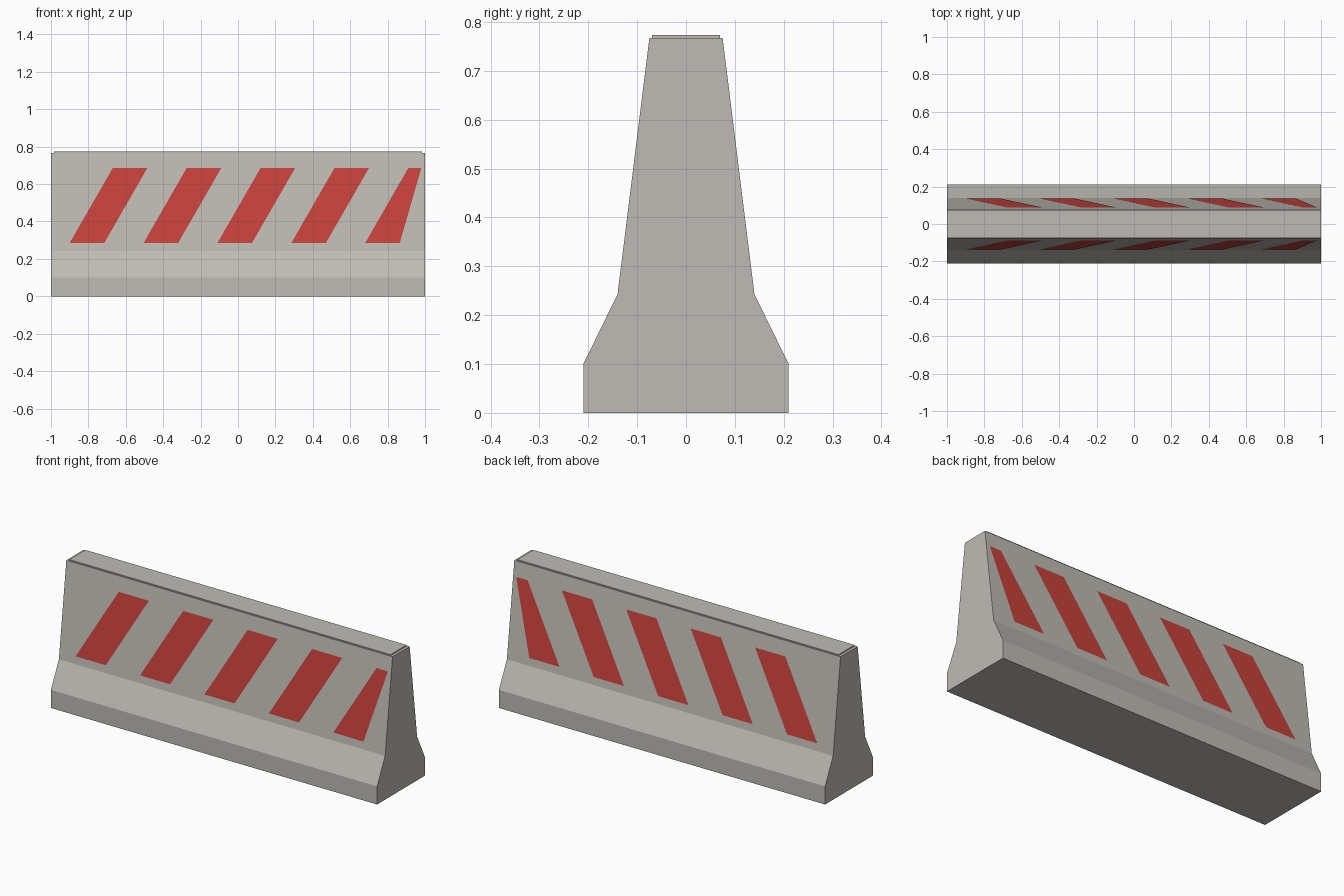
import bpy
import bmesh

cube = bpy.data.objects.get("Cube")
if cube:
    bpy.data.objects.remove(cube, do_unlink=True)


def material(name, rgb):
    m = bpy.data.materials.new(name)
    m.use_nodes = True
    m.diffuse_color = (*rgb, 1)
    m.node_tree.nodes["Principled BSDF"].inputs["Base Color"].default_value = (*rgb, 1)
    return m


concrete = material("concrete grey", (0.52, 0.50, 0.46))
red = material("warning red", (0.58, 0.055, 0.045))


def finish(bm, name, mat):
    mesh = bpy.data.meshes.new(name)
    bm.to_mesh(mesh)
    bm.free()
    mesh.materials.append(mat)
    obj = bpy.data.objects.new(name, mesh)
    bpy.context.collection.objects.link(obj)
    return obj


def extrude_x(name, half_profile, half_length, mat):
    """Mirror a (y, z) half profile and extrude it along x."""
    outline = half_profile + [(-y, z) for y, z in reversed(half_profile)]
    bm = bmesh.new()
    face = bm.faces.new([bm.verts.new((-half_length, y, z)) for y, z in outline])
    geom = bmesh.ops.extrude_face_region(bm, geom=[face])["geom"]
    verts = [g for g in geom if isinstance(g, bmesh.types.BMVert)]
    bmesh.ops.translate(bm, verts=verts, vec=(2 * half_length, 0, 0))
    bmesh.ops.recalc_face_normals(bm, faces=bm.faces)
    return finish(bm, name, mat)


# Barrier body with flared foot, and the thin raised cap
FOOT, KNEE, TOP = (0.21, 0.10), (0.14, 0.243), (0.075, 0.767)
extrude_x("barrier_body", [(0.21, 0), FOOT, KNEE, TOP], 1.0, concrete)
extrude_x("top_cap", [(0.07, 0.765), (0.07, 0.773)], 0.985, concrete)


def wall_y(z):
    """Distance of the sloped upper wall from the centre plane."""
    t = (z - KNEE[1]) / (TOP[1] - KNEE[1])
    return KNEE[0] + t * (TOP[0] - KNEE[0])


# Slanted warning stripes, trimmed at the right-hand end
LOW, HIGH, WIDTH, SLANT, LIMIT = 0.285, 0.685, 0.185, 0.23, 0.98
for label, side in (("front", -1), ("back", 1)):
    for i in range(5):
        x = -0.9 + 0.395 * i
        corners = [(x, LOW), (x + WIDTH, LOW),
                   (min(x + WIDTH + SLANT, LIMIT), HIGH), (x + SLANT, HIGH)]
        if side > 0:
            corners.reverse()
        bm = bmesh.new()
        bm.faces.new([bm.verts.new((cx, side * (wall_y(cz) + 0.002), cz))
                      for cx, cz in corners])
        finish(bm, f"{label}_stripe_{i + 1}", red)
